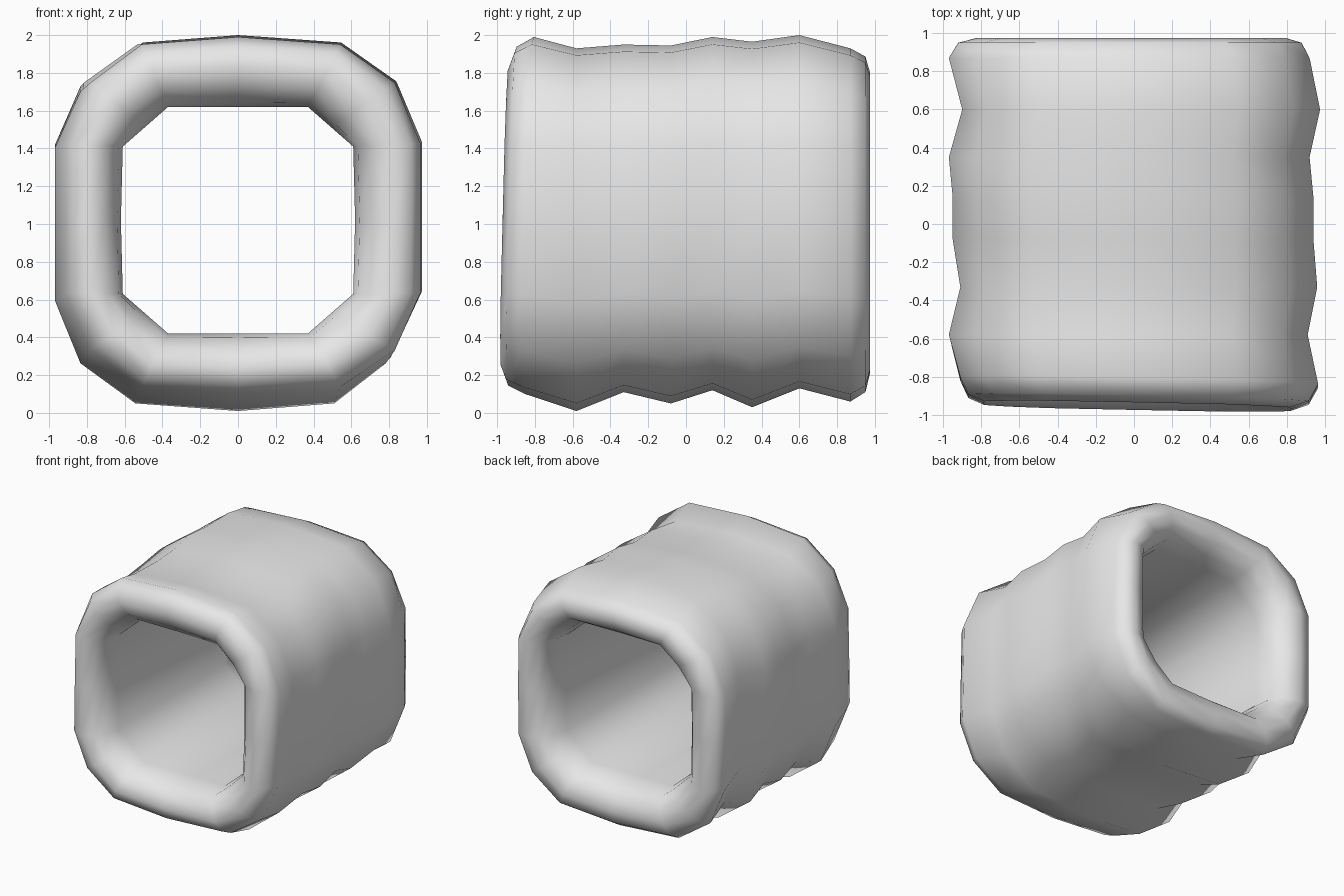
import bpy, bmesh

if "Cube" in bpy.data.objects:
    bpy.data.objects.remove(bpy.data.objects["Cube"])

# single flat grey
grey = bpy.data.materials.new("light_grey")
grey.diffuse_color = (0.8, 0.8, 0.8, 1)
grey.use_nodes = True
grey.node_tree.nodes["Principled BSDF"].inputs["Base Color"].default_value = grey.diffuse_color

# quarter profiles, from the side midpoint to the top midpoint (unit outer, real-size inner)
OUTER = [(1, 0), (1, .42), (.86, .75), (.56, .96), (0, 1)]
INNER = [(.62, 0), (.61, .39), (.49, .495), (.37, .6), (0, .6)]


def full_loop(q):
    """Mirror a quarter profile into a closed 16-point loop."""
    left = [(-x, z) for x, z in reversed(q[:-1])]
    top = q + left
    return top + [(x, -z) for x, z in reversed(top[1:-1])]


OUT, INN = full_loop(OUTER), full_loop(INNER)

# wavy outer wall: y, left, right, bottom, top
SECTIONS = [
    (-.83, -.91, .965, .10, 1.99),
    (-.58, -.97, .91, .01, 1.93),
    (-.33, -.91, .96, .11, 1.95),
    (-.08, -.95, .94, .05, 1.945),
    (.14, -.95, .94, .12, 1.99),
    (.35, -.97, .92, .03, 1.965),
    (.60, -.90, .975, .13, 2.0),
    (.87, -.97, .92, .06, 1.93),
]


def outer_points(sec):
    _, l, r, b, t = sec
    return [(x * (r if x > 0 else -l), 1.02 + z * (t - 1.02 if z > 0 else 1.02 - b))
            for x, z in OUT]


def blend(sec, f, y):
    """Ring between the outer wall (f=0) and the inner wall (f=1)."""
    pts = []
    for (ox, oz), (ix, iz) in zip(outer_points(sec), INN):
        x, z = ox + (ix - ox) * f, oz + (1.02 + iz - oz) * f
        lean = (-.02 * x + .025 * (z - 1)) if y < -.8 else 0
        pts.append((x, y + lean, z))
    return pts


first, last = SECTIONS[0], SECTIONS[-1]
rings = [blend(s, 0, s[0]) for s in SECTIONS]
# rounded back rim, straight bore, rounded front rim
rings += [blend(last, f, y) for f, y in ((.14, .95), (.42, .975), (.72, .94), (.93, .84), (1, .7))]
rings += [blend(first, f, y) for f, y in ((1, -.7), (.93, -.82), (.72, -.91), (.42, -.955), (.14, -.92))]

# closed tube shell
bm = bmesh.new()
loops = [[bm.verts.new(p) for p in ring] for ring in rings]
n = len(OUT)
for i, a in enumerate(loops):
    b = loops[(i + 1) % len(loops)]
    for j in range(n):
        k = (j + 1) % n
        bm.faces.new((a[j], a[k], b[k], b[j]))
bmesh.ops.recalc_face_normals(bm, faces=bm.faces)
for f in bm.faces:
    f.smooth = True
mesh = bpy.data.meshes.new("wavy_square_tube")
bm.to_mesh(mesh)
bm.free()
mesh.materials.append(grey)
tube = bpy.data.objects.new("wavy_square_tube", mesh)
bpy.context.collection.objects.link(tube)
